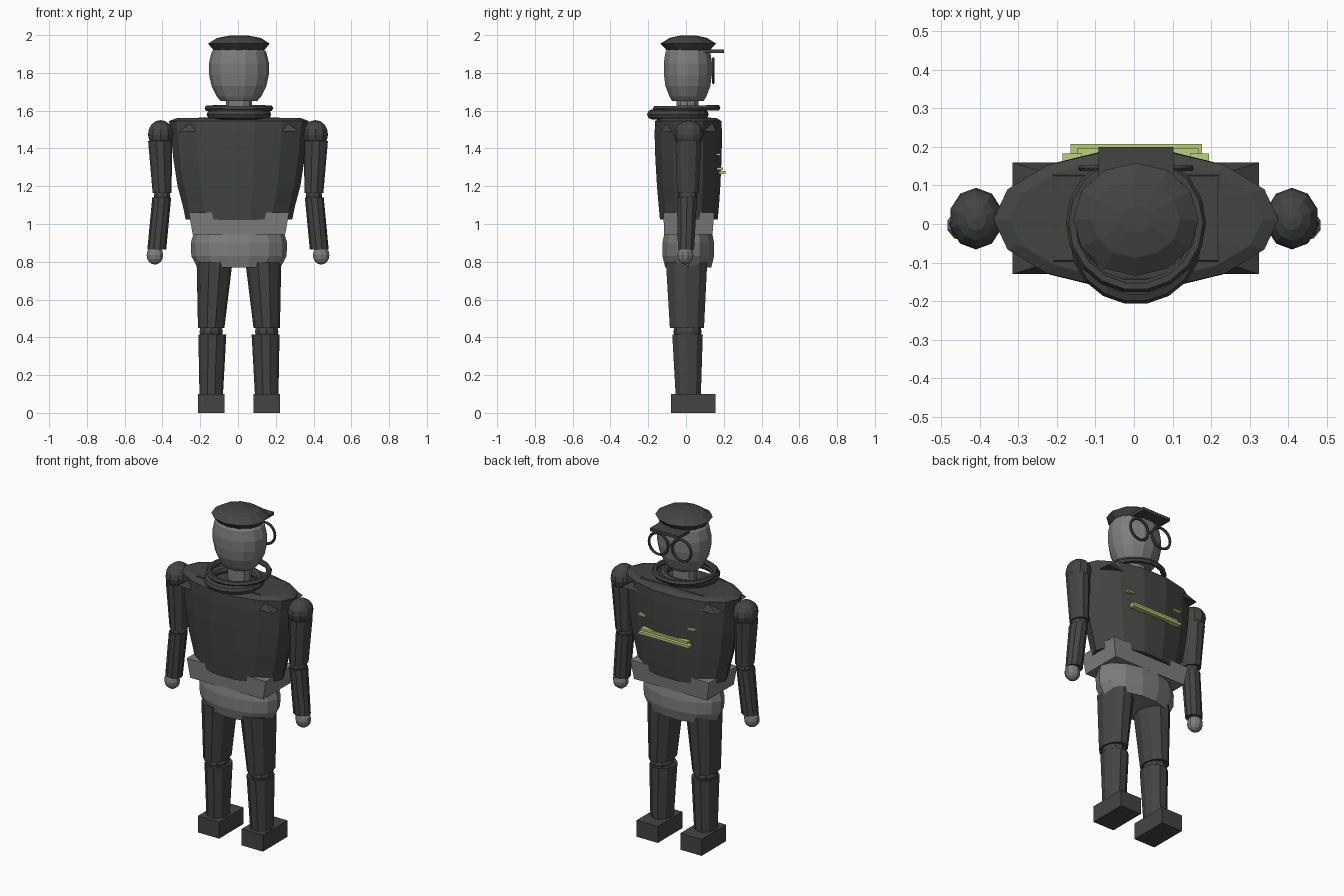
import bpy, bmesh, math

if "Cube" in bpy.data.objects:
    bpy.data.objects.remove(bpy.data.objects["Cube"])

CX = 0.005  # body centre line


def material(name, rgb):
    m = bpy.data.materials.new(name)
    m.diffuse_color = (*rgb, 1)
    m.use_nodes = True
    m.node_tree.nodes["Principled BSDF"].inputs["Base Color"].default_value = m.diffuse_color
    return m


DARK = material("dark_cloth", (0.055, 0.06, 0.055))
GREY = material("grey", (0.2, 0.21, 0.2))
LIME = material("lime_trim", (0.5, 0.62, 0.2))


def finish(name, bm, mat):
    bmesh.ops.recalc_face_normals(bm, faces=bm.faces)
    me = bpy.data.meshes.new(name)
    bm.to_mesh(me)
    bm.free()
    me.materials.append(mat)
    ob = bpy.data.objects.new(name, me)
    bpy.context.collection.objects.link(ob)
    return ob


def loft(name, rings, n, mat, phase=0.0):
    """Closed skin through elliptical rings (z, cx, cy, rx, ry)."""
    bm = bmesh.new()
    loops = []
    for z, cx, cy, rx, ry in rings:
        loops.append([bm.verts.new((cx + rx * math.cos(phase + 2 * math.pi * i / n),
                                    cy + ry * math.sin(phase + 2 * math.pi * i / n), z))
                      for i in range(n)])
    for a, b in zip(loops, loops[1:]):
        for i in range(n):
            j = (i + 1) % n
            bm.faces.new((a[i], a[j], b[j], b[i]))
    bm.faces.new(loops[0])
    bm.faces.new(loops[-1])
    return finish(name, bm, mat)


def frustum(name, z0, x0, ya0, yb0, z1, x1, ya1, yb1, mat):
    """Box with separate bottom and top rectangles, centred on CX."""
    k = math.sqrt(2)
    return loft(name, [(z0, CX, (ya0 + yb0) / 2, x0 * k, (yb0 - ya0) / 2 * k),
                       (z1, CX, (ya1 + yb1) / 2, x1 * k, (yb1 - ya1) / 2 * k)],
                4, mat, math.pi / 4)


def box(name, lo, hi, mat):
    bm = bmesh.new()
    bmesh.ops.create_cube(bm, size=1)
    for v in bm.verts:
        v.co = [lo[i] + (v.co[i] + 0.5) * (hi[i] - lo[i]) for i in range(3)]
    return finish(name, bm, mat)


def ball(name, c, r, mat):
    bm = bmesh.new()
    bmesh.ops.create_uvsphere(bm, u_segments=10, v_segments=8, radius=1)
    for v in bm.verts:
        v.co = [c[i] + v.co[i] * r[i] for i in range(3)]
    return finish(name, bm, mat)


def torus(name, loc, R, r, n, m, mat, rot=(0, 0, 0), sy=1.0):
    bpy.ops.mesh.primitive_torus_add(major_radius=R, minor_radius=r, major_segments=n,
                                     minor_segments=m, location=loc, rotation=rot)
    ob = bpy.context.object
    ob.name = name
    ob.scale.y = sy
    ob.data.materials.append(mat)


# legs and arms, both sides
for s, side in ((-1, "left"), (1, "right")):
    x = CX + s * 0.147
    box(side + "_shoe", (x - 0.071, -0.08, 0), (x + 0.071, 0.155, 0.1), DARK)
    loft(side + "_shin", [(0.09, x, 0.012, 0.062, 0.07), (0.415, x - s * 0.006, 0.008, 0.074, 0.085)], 10, DARK)
    ball(side + "_knee", (x, 0.008, 0.43), (0.065, 0.075, 0.06), DARK)
    loft(side + "_thigh", [(0.45, x, 0.005, 0.07, 0.095), (0.8, x - s * 0.018, 0.003, 0.095, 0.115)], 10, DARK)

    ball(side + "_shoulder", (s * 0.41, 0.014, 1.475), (0.07, 0.08, 0.075), DARK)
    loft(side + "_upper_arm", [(1.165, s * 0.402, 0.01, 0.05, 0.06),
                               (1.44, s * 0.412, 0.012, 0.064, 0.072)], 10, DARK)
    ball(side + "_elbow", (s * 0.402, 0.008, 1.15), (0.046, 0.052, 0.045), DARK)
    loft(side + "_forearm", [(0.865, s * 0.43, 0.0, 0.05, 0.045),
                             (1.14, s * 0.404, 0.005, 0.05, 0.056)], 10, DARK)
    ball(side + "_hand", (s * 0.44, -0.003, 0.835), (0.046, 0.042, 0.05), GREY)

# hips, waist block and jacket
loft("hips", [(0.77, CX, 0.012, 0.22, 0.125), (0.83, CX, 0.012, 0.252, 0.14),
              (0.9, CX, 0.012, 0.255, 0.14), (0.95, CX, 0.012, 0.24, 0.13)], 14, GREY)
frustum("waist_block", 0.945, 0.245, -0.115, 0.14, 1.06, 0.265, -0.12, 0.15, GREY)
loft("jacket", [(1.025, CX, 0.015, 0.282, 0.157), (1.1, CX, 0.015, 0.298, 0.164),
                (1.2, CX, 0.014, 0.325, 0.172), (1.35, CX, 0.013, 0.348, 0.18),
                (1.48, CX, 0.012, 0.36, 0.183), (1.545, CX, 0.012, 0.37, 0.18),
                (1.56, CX, 0.012, 0.33, 0.155), (1.565, CX, 0.012, 0.1, 0.09)], 14, DARK)
frustum("shoulder_yoke", 1.49, 0.32, -0.13, 0.16, 1.565, 0.21, -0.095, 0.125, DARK)

# collar rings
torus("lower_collar", (CX, -0.043, 1.58), 0.145, 0.026, 18, 8, DARK, sy=0.97)
torus("upper_collar", (CX, 0.003, 1.613), 0.166, 0.016, 18, 6, DARK, rot=(math.radians(1), 0, 0))

# neck and head
loft("neck", [(1.54, CX, 0.008, 0.068, 0.062), (1.68, CX, 0.008, 0.068, 0.062)], 10, GREY)
loft("head", [(1.65, CX, 0.01, 0.095, 0.085), (1.675, CX, 0.01, 0.118, 0.1),
              (1.73, CX, 0.01, 0.145, 0.122), (1.79, CX, 0.01, 0.158, 0.13),
              (1.85, CX, 0.01, 0.159, 0.131), (1.91, CX, 0.01, 0.145, 0.122),
              (1.95, CX, 0.01, 0.11, 0.095)], 14, GREY)

# cap with peak
loft("cap", [(1.915, CX, 0.012, 0.13, 0.11), (1.955, CX, 0.012, 0.163, 0.147),
             (1.985, CX, 0.012, 0.115, 0.1), (1.999, CX, 0.012, 0.04, 0.035)], 12, DARK)
box("cap_peak", (CX - 0.097, 0.05, 1.905), (CX + 0.097, 0.2, 1.923), DARK)

# round glasses
for s, side in ((-1, "left"), (1, "right")):
    torus(side + "_lens_ring", (CX + s * 0.078, 0.145, 1.812), 0.064, 0.008, 18, 6, DARK,
          rot=(math.pi / 2, 0, 0))
box("glasses_bridge", (CX - 0.016, 0.14, 1.815), (CX + 0.016, 0.15, 1.828), DARK)

# lime trim on the chest
box("chest_stripe", (-0.165, 0.175, 1.265), (0.176, 0.208, 1.28), LIME)
box("upper_chest_stripe", (-0.147, 0.165, 1.285), (0.168, 0.197, 1.298), LIME)
for s, side in ((-1, "left"), (1, "right")):
    x = CX + s * 0.165
    box(side + "_pocket_tab", (x - 0.025, 0.15, 1.363), (x + 0.025, 0.183, 1.373), LIME)
